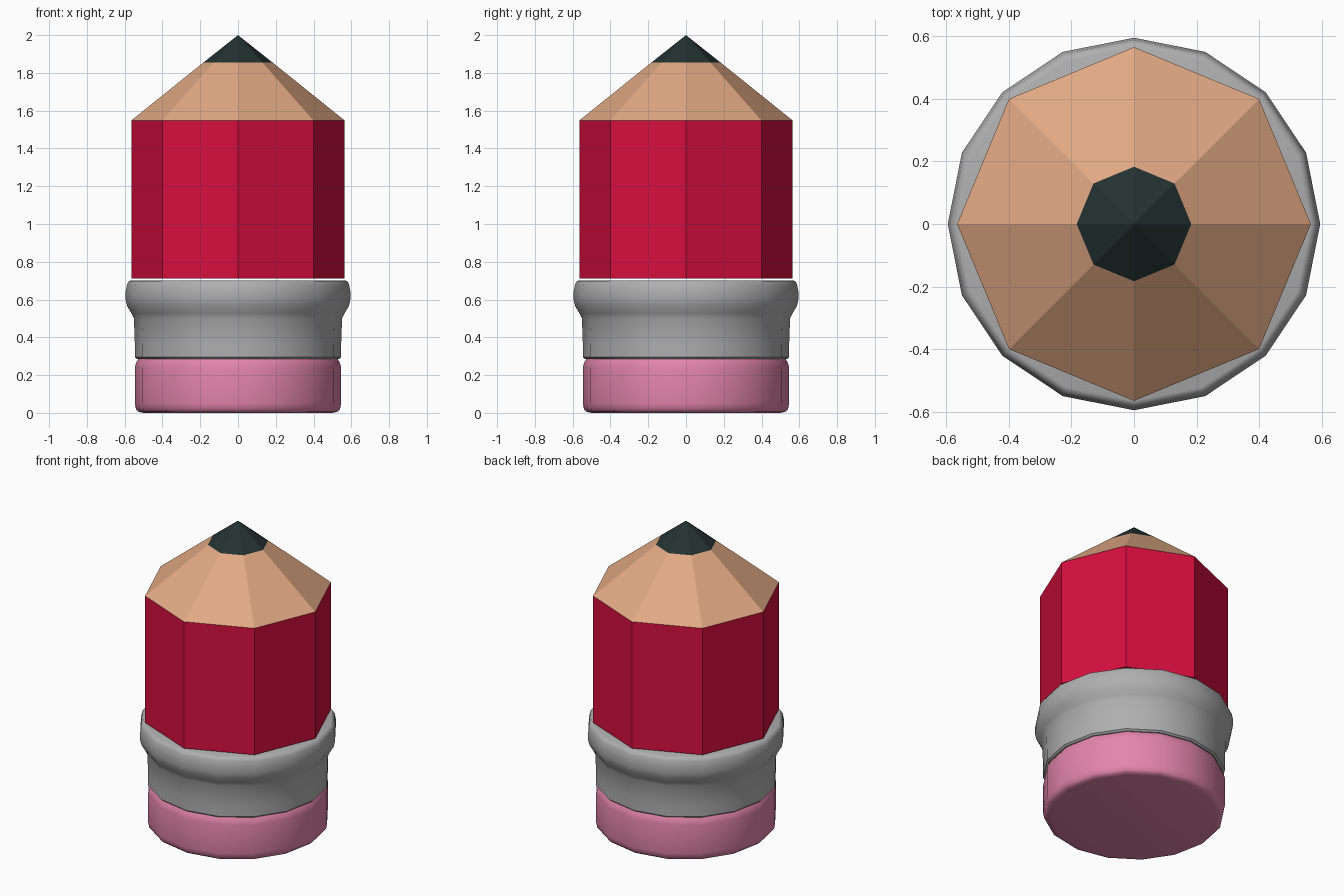
import bpy, bmesh, math

if "Cube" in bpy.data.objects:
    bpy.data.objects.remove(bpy.data.objects["Cube"])


def material(name, rgb):
    m = bpy.data.materials.new(name)
    m.diffuse_color = (*rgb, 1)
    m.use_nodes = True
    m.node_tree.nodes["Principled BSDF"].inputs["Base Color"].default_value = m.diffuse_color
    return m


red = material("red paint", (0.67, 0.0045, 0.05))
wood = material("bare wood", (0.76, 0.40, 0.23))
lead = material("dark lead", (0.018, 0.032, 0.032))
metal = material("grey metal", (0.43, 0.43, 0.43))
pink = material("pink rubber", (0.77, 0.235, 0.41))


def lathe(name, profile, sides, mat, smooth=False):
    """Solid of revolution from (radius, z) points, capped at both ends."""
    bm = bmesh.new()
    rings = []
    for r, z in profile:
        if r == 0:
            rings.append([bm.verts.new((0, 0, z))] * sides)
        else:
            rings.append([bm.verts.new((r * math.cos(math.tau * i / sides),
                                        r * math.sin(math.tau * i / sides), z))
                          for i in range(sides)])
    for low, high in zip(rings, rings[1:]):
        for i in range(sides):
            j = (i + 1) % sides
            quad = [low[i], low[j], high[j], high[i]]
            bm.faces.new(list(dict.fromkeys(quad)))
    if profile[0][0] > 0:
        bm.faces.new(rings[0][::-1])
    if profile[-1][0] > 0:
        bm.faces.new(rings[-1])
    bmesh.ops.recalc_face_normals(bm, faces=bm.faces)
    me = bpy.data.meshes.new(name)
    bm.to_mesh(me)
    bm.free()
    me.materials.append(mat)
    ob = bpy.data.objects.new(name, me)
    bpy.context.collection.objects.link(ob)
    if smooth:
        bpy.ops.object.select_all(action='DESELECT')
        ob.select_set(True)
        bpy.context.view_layer.objects.active = ob
        bpy.ops.object.shade_smooth_by_angle(angle=math.radians(40))
    return ob


# Eraser: round-shouldered rubber plug
lathe("eraser", [(0.50, 0.0), (0.525, 0.005), (0.54, 0.018), (0.546, 0.05), (0.546, 0.24),
                 (0.54, 0.265), (0.525, 0.29)], 16, pink, True)

# Ferrule: metal sleeve with a swollen upper lip
lathe("ferrule", [(0.535, 0.285), (0.546, 0.295), (0.546, 0.36), (0.551, 0.50), (0.563, 0.525),
                  (0.587, 0.565), (0.595, 0.60), (0.595, 0.64), (0.588, 0.68),
                  (0.578, 0.697), (0.565, 0.702)], 16, metal, True)

# Eight-sided painted shaft, floating just above the ferrule
lathe("shaft", [(0.565, 0.712), (0.565, 1.548)], 8, red)

# Sharpened wood and lead point share one slope
lathe("sharpened_wood", [(0.565, 1.548), (0.183, 1.855)], 8, wood)
lathe("lead_tip", [(0.183, 1.855), (0, 2.0)], 8, lead)
